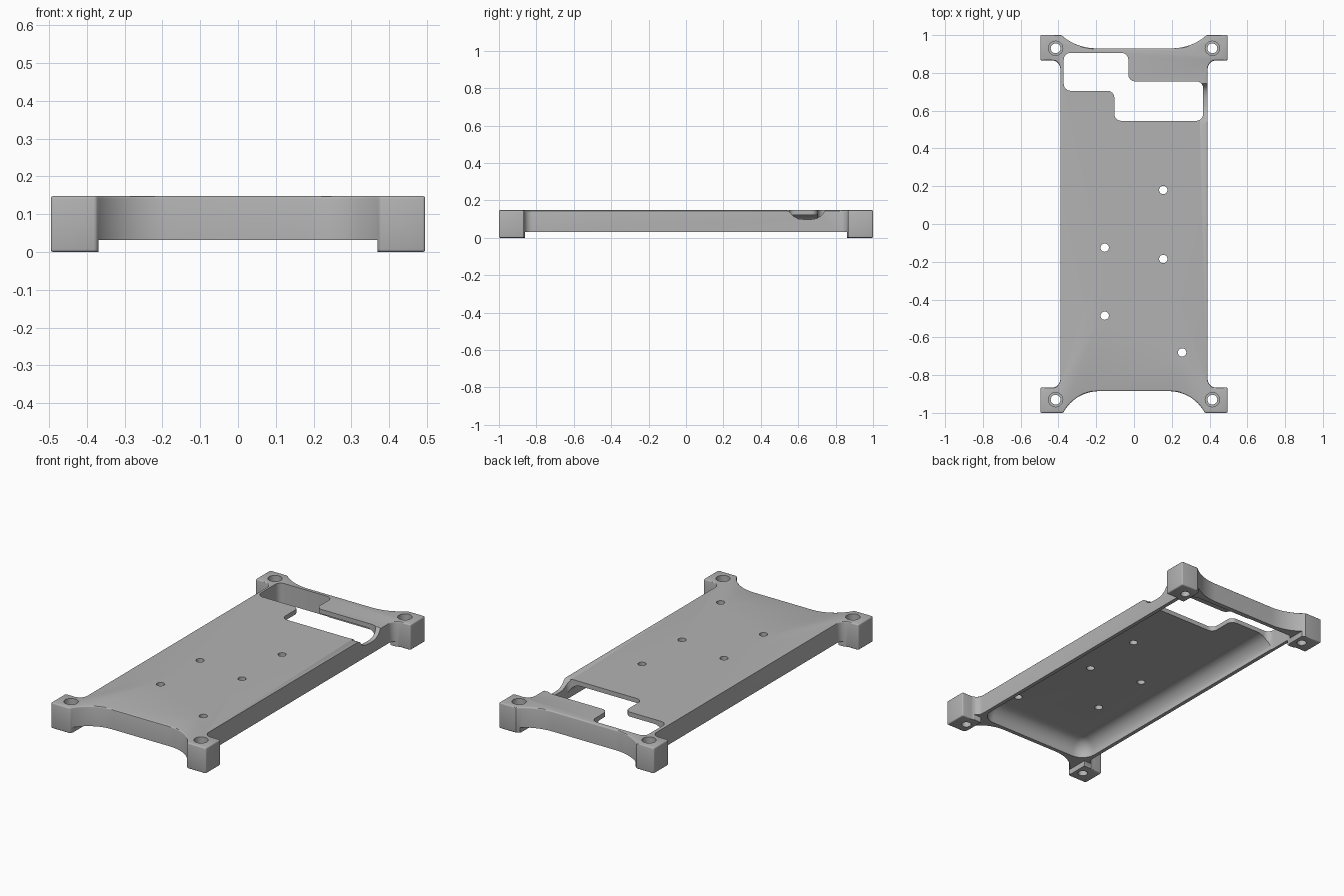
import bpy, bmesh, math
from mathutils import Vector

cube = bpy.data.objects.get("Cube")
if cube:
    bpy.data.objects.remove(cube)

TOP = 0.148      # upper face height
RIM = 0.032      # underside of the side walls
CEIL = 0.122     # underside of the plate

grey = bpy.data.materials.new("mid grey")
grey.use_nodes = True
grey.diffuse_color = (0.45, 0.45, 0.45, 1)
grey.node_tree.nodes["Principled BSDF"].inputs["Base Color"].default_value = (0.45, 0.45, 0.45, 1)


def arc(cx, cy, r, a0, a1, n=8):
    """Points on an arc, angles in degrees."""
    angles = [math.radians(a0 + (a1 - a0) * i / n) for i in range(n + 1)]
    return [(cx + r * math.cos(a), cy + r * math.sin(a)) for a in angles]


def rounded(corners, r, n=6):
    """Round every right-angled corner of a polygon with radius r."""
    pts = []
    for i, c in enumerate(corners):
        c = Vector(c)
        u = (Vector(corners[i - 1]) - c).normalized()
        v = (Vector(corners[(i + 1) % len(corners)]) - c).normalized()
        centre = c + (u + v) * r
        for k in range(n + 1):
            a = math.pi / 2 * k / n
            pts.append(tuple(centre - v * r * math.cos(a) - u * r * math.sin(a)))
    return pts


def loft(name, rings):
    """Closed solid through rings of (outline, z)."""
    bm = bmesh.new()
    loops = [[bm.verts.new((x, y, z)) for x, y in pts] for pts, z in rings]
    for lo, hi in zip(loops, loops[1:]):
        for i in range(len(lo)):
            j = (i + 1) % len(lo)
            bm.faces.new((lo[i], lo[j], hi[j], hi[i]))
    bm.faces.new(loops[0][::-1])
    bm.faces.new(loops[-1])
    bmesh.ops.recalc_face_normals(bm, faces=bm.faces)
    mesh = bpy.data.meshes.new(name)
    bm.to_mesh(mesh)
    bm.free()
    obj = bpy.data.objects.new(name, mesh)
    bpy.context.collection.objects.link(obj)
    mesh.materials.append(grey)
    return obj


def prism(name, pts, z0, z1):
    return loft(name, [(pts, z0), (pts, z1)])


def apply(obj, mod):
    bpy.context.view_layer.objects.active = obj
    bpy.ops.object.modifier_apply(modifier=mod.name)


def cut(obj, cutter):
    mod = obj.modifiers.new("cut", "BOOLEAN")
    mod.operation, mod.solver, mod.object = "DIFFERENCE", "EXACT", cutter
    apply(obj, mod)
    bpy.data.objects.remove(cutter)


def rect(x0, y0, x1, y1):
    return [(x0, y0), (x1, y0), (x1, y1), (x0, y1)]


def end_sweep(y_flat, x_flat, x_post):
    """Arc from the flat end edge up to the post, on the +x side, y positive."""
    dx, dy = x_post - x_flat, 1 - y_flat
    r = (dx * dx + dy * dy) / (2 * dy)
    return arc(x_flat, y_flat + r, r, -90, -90 + math.degrees(math.asin(dx / r)), 12)


def half_end(y_flat, x_flat, x_post):
    """Outline from the end's middle to the side wall, +x +y quarter."""
    return (end_sweep(y_flat, x_flat, x_post) + [(0.495, 1), (0.495, 0.866)]
            + arc(0.435, 0.821, 0.045, 90, 180))


# Frame outline: concave ends, corner posts, straight sides
back = half_end(0.93, 0.2, 0.385)
front = half_end(0.885, 0.185, 0.375)
right_side = back + [(x, -y) for x, y in reversed(front)]
outline = right_side + [(-x, y) for x, y in reversed(right_side)]
frame = prism("battery_tray_frame", outline, 0, TOP)
bevel = frame.modifiers.new("soft edges", "BEVEL")
bevel.width, bevel.segments = 0.007, 3
bevel.limit_method, bevel.angle_limit = "ANGLE", math.radians(40)
apply(frame, bevel)

# Clear the underside so that only four feet reach the ground
a, b, far = 0.369, 0.862, 1.2
plus = [(a, -far), (a, -b), (far, -b), (far, b), (a, b), (a, far)]
plus += [(-x, y) for x, y in reversed(plus)]
cut(frame, prism("foot_clearance", plus, -0.1, RIM))

# Hollow underside with a wide fillet into the plate
fillet, rings = 0.08, [(0.0, -0.05)]
steps = [(0, -0.05)] + [(fillet * (1 - math.cos(t)), CEIL - fillet + fillet * math.sin(t))
                        for t in [math.pi / 2 * i / 10 for i in range(11)]]
rings = [(rounded(rect(-0.368 + d, -0.862 + d, 0.368 - d, 0.902 - d), 0.085 - d), z)
         for d, z in steps]
cut(frame, loft("hollow", rings))

# Stepped window through the plate
window = [(-0.372, 0.705), (-0.104, 0.705), (-0.104, 0.546), (0.366, 0.546),
          (0.366, 0.755), (-0.03, 0.755), (-0.03, 0.906), (-0.372, 0.906)]
cut(frame, prism("window_cutter", rounded(window, 0.036), -0.1, 0.3))

# Scooped notch in the left side wall
scoop = [(0.535, 0.2), (0.535, TOP), (0.555, 0.138), (0.575, 0.115), (0.6, 0.102),
         (0.63, 0.099), (0.67, 0.099), (0.70, 0.104), (0.725, 0.12), (0.745, TOP), (0.745, 0.2)]
notch = prism("notch_cutter", scoop, 0.35, 0.45)
for v in notch.data.vertices:
    v.co = v.co.zxy
cut(frame, notch)

# Plate holes
for x, y in [(0.155, 0.18), (-0.155, -0.125), (0.155, -0.185), (-0.155, -0.485), (0.255, -0.68)]:
    cut(frame, prism("plate_hole", arc(x, y, 0.022, 0, 345, 23), 0.05, 0.3))

# Counterbored screw holes in the posts
for x in (-0.415, 0.415):
    for y in (-0.93, 0.93):
        cut(frame, prism("screw_hole", arc(x, y, 0.026, 0, 345, 23), -0.1, 0.3))
        cut(frame, prism("screw_head", arc(x, y, 0.038, 0, 345, 23), 0.06, 0.3))

bpy.ops.object.select_all(action="DESELECT")
frame.select_set(True)
bpy.context.view_layer.objects.active = frame
bpy.ops.object.shade_smooth_by_angle(angle=math.radians(30))
